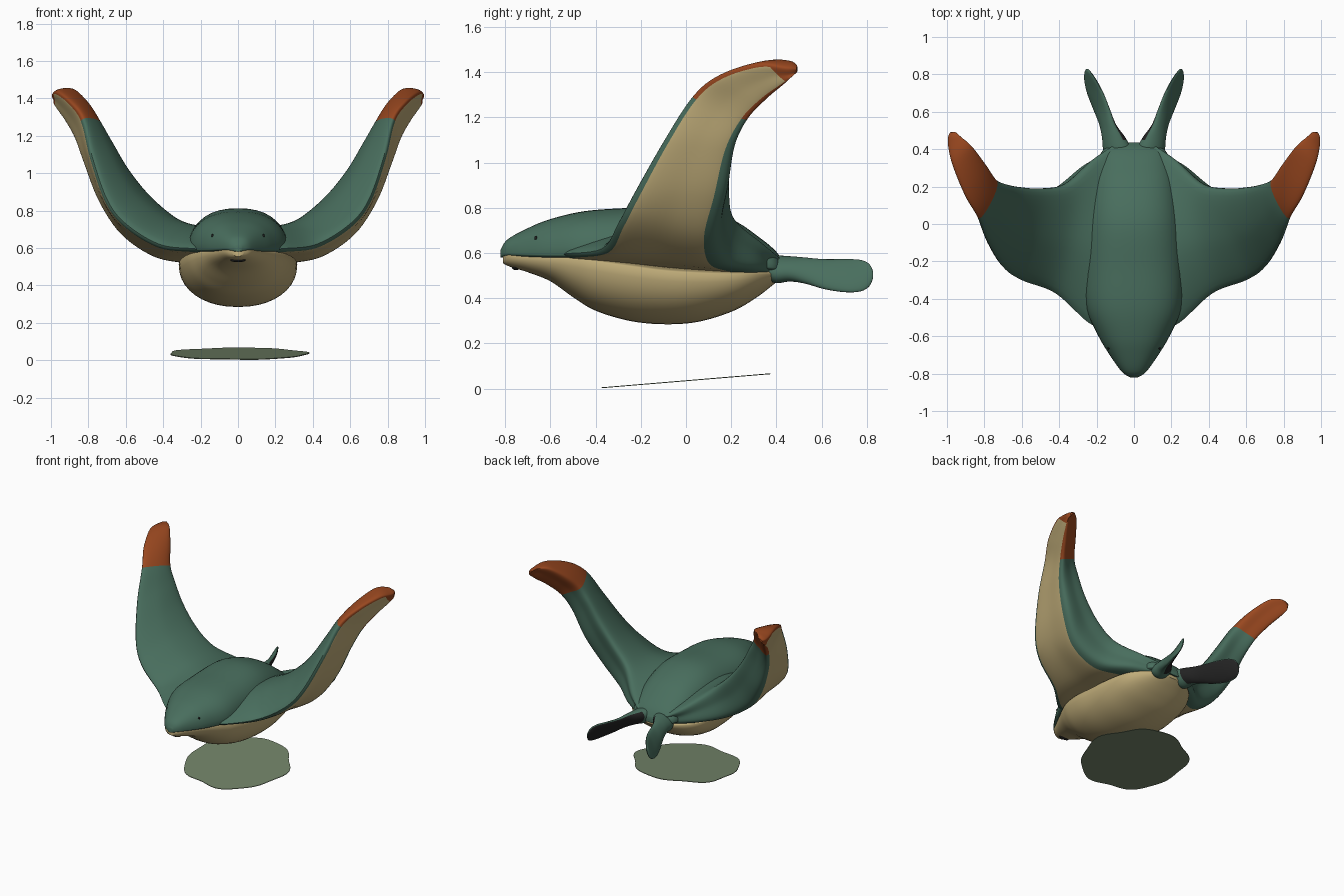
import bpy, bmesh
from math import sin, cos, pi, copysign
from mathutils import Vector

cube = bpy.data.objects.get("Cube")
if cube:
    bpy.data.objects.remove(cube, do_unlink=True)


def material(name, rgb):
    m = bpy.data.materials.new(name)
    m.use_nodes = True
    m.diffuse_color = (*rgb, 1)
    bsdf = next(n for n in m.node_tree.nodes if n.type == "BSDF_PRINCIPLED")
    bsdf.inputs["Base Color"].default_value = (*rgb, 1)
    return m


GREEN = material("sea_green", (0.066, 0.156, 0.111))
CREAM = material("cream", (0.52, 0.41, 0.19))
RUST = material("rust_orange", (0.32, 0.064, 0.014))
BLACK = material("near_black", (0.016, 0.016, 0.016))
MOSS = material("moss_green", (0.17, 0.23, 0.14))


def finish(name, bm, mats):
    bmesh.ops.recalc_face_normals(bm, faces=bm.faces)
    mesh = bpy.data.meshes.new(name)
    bm.to_mesh(mesh)
    bm.free()
    for m in mats:
        mesh.materials.append(m)
    obj = bpy.data.objects.new(name, mesh)
    bpy.context.collection.objects.link(obj)
    bpy.ops.object.select_all(action="DESELECT")
    obj.select_set(True)
    bpy.context.view_layer.objects.active = obj
    bpy.ops.object.shade_smooth_by_angle(angle=pi / 4)


def spline(p0, p1, p2, p3, t):
    return (p1 * 2 + (p2 - p0) * t + (p0 * 2 - p1 * 5 + p2 * 4 - p3) * t ** 2
            + (p1 * 3 - p0 - p2 * 3 + p3) * t ** 3) / 2


def loft(name, rings, mats, rule=None, steps=6):
    """Skin smoothly through rings; rule(station, ring fraction) picks the colour."""
    bm = bmesh.new()
    last, n = len(rings) - 1, len(rings[0])
    rows = []
    for k in range(last * steps + 1):
        i = min(k // steps, last - 1)
        t = k / steps - i
        four = [rings[max(0, min(last, i + d))] for d in (-1, 0, 1, 2)]
        rows.append([bm.verts.new(spline(*pts, t)) for pts in zip(*four)])
    for k in range(len(rows) - 1):
        for j in range(n):
            q = (j + 1) % n
            f = bm.faces.new((rows[k][j], rows[k][q], rows[k + 1][q], rows[k + 1][j]))
            if rule:
                f.material_index = rule((k + 0.5) / steps, (j + 0.5) / n)
    bm.faces.new(rows[0])
    tip = bm.faces.new(rows[-1])
    if rule:
        tip.material_index = rule(last, 0)
    finish(name, bm, mats)


def angles(n):
    return [2 * pi * j / n for j in range(n)]


def power(v, e):
    return copysign(abs(v) ** e, v)


def hull_ring(y, w, edge, top, bottom, e):
    """Body section with separate heights above and below its widest line."""
    return [Vector((w * power(cos(a), e), y,
                    edge + power(sin(a), e) * (top - edge if sin(a) > 0 else edge - bottom)))
            for a in angles(40)]


# Back shell: y, half width, edge height, top height
shell = [(-0.82, 0.02, 0.6, 0.615), (-0.79, 0.065, 0.6, 0.66), (-0.7, 0.13, 0.595, 0.71),
         (-0.6, 0.19, 0.592, 0.75), (-0.45, 0.255, 0.59, 0.785), (-0.25, 0.27, 0.58, 0.8),
         (0, 0.265, 0.56, 0.81), (0.2, 0.235, 0.55, 0.75), (0.33, 0.195, 0.54, 0.665),
         (0.4, 0.16, 0.535, 0.605), (0.435, 0.07, 0.53, 0.55)]
loft("back_shell", [hull_ring(y, w, e, t, e - 0.02, 0.85) for y, w, e, t in shell], [GREEN])

# Belly: y, half width, edge height, bottom height
belly = [(-0.81, 0.03, 0.58, 0.555), (-0.78, 0.07, 0.585, 0.54), (-0.7, 0.115, 0.58, 0.515),
         (-0.6, 0.17, 0.575, 0.475), (-0.5, 0.225, 0.57, 0.405), (-0.4, 0.27, 0.56, 0.345),
         (-0.25, 0.305, 0.54, 0.3), (-0.1, 0.315, 0.52, 0.285), (0.05, 0.315, 0.51, 0.295),
         (0.2, 0.295, 0.505, 0.34), (0.3, 0.245, 0.505, 0.395), (0.38, 0.15, 0.505, 0.455),
         (0.42, 0.06, 0.505, 0.49)]
loft("belly", [hull_ring(y, w, e, e + 0.025, b, 0.92) for y, w, e, b in belly], [CREAM])

# Wings are wedges: leading edge, upper rear edge, lower rear edge
wing = [((0.13, -0.56, 0.59), (0.1, 0.38, 0.59), (0.12, 0.32, 0.5)),
        ((0.24, -0.53, 0.597), (0.21, 0.3, 0.66), (0.28, 0.26, 0.52)),
        ((0.42, -0.37, 0.62), (0.35, 0.19, 0.765), (0.45, 0.15, 0.56)),
        ((0.6, -0.3, 0.73), (0.48, 0.17, 0.885), (0.62, 0.12, 0.68)),
        ((0.7, -0.23, 0.86), (0.59, 0.175, 1.025), (0.74, 0.16, 0.86)),
        ((0.78, -0.1, 1.09), (0.67, 0.195, 1.16), (0.82, 0.2, 1.06)),
        ((0.83, 0.03, 1.29), (0.73, 0.225, 1.26), (0.87, 0.265, 1.19)),
        ((0.9, 0.15, 1.385), (0.79, 0.31, 1.36), (0.92, 0.35, 1.28)),
        ((0.97, 0.32, 1.435), (0.865, 0.41, 1.44), (0.965, 0.43, 1.345)),
        ((0.995, 0.44, 1.42), (0.925, 0.465, 1.448), (0.985, 0.468, 1.38)),
        ((0.985, 0.488, 1.415), (0.955, 0.492, 1.43), (0.98, 0.492, 1.402))]
ORANGE_FROM, CREAM_TO = 6, 8.3


def wing_rings(side):
    corners = [[Vector(p) for p in row] for row in wing]
    mids = [(lead + rear) / 2 for lead, rear, _ in corners]
    rings = []
    for i, (lead, rear, low) in enumerate(corners):
        chord = lead - rear
        up = chord.cross(mids[min(i + 1, len(mids) - 1)] - mids[max(i - 1, 0)]).normalized()
        knots = [lead, mids[i] + up * 0.11 * chord.length, rear,
                 (rear + low) / 2 - chord * 0.05, low, (lead + low) / 2 - up * 0.012]
        ring = []
        for k in range(len(knots)):
            four = [knots[(k + d) % len(knots)] for d in (-1, 0, 1, 2)]
            ring += [spline(*four, s / 8) for s in range(8)]
        rings.append([Vector((p.x * side, p.y, p.z)) for p in ring])
    return rings


def wing_colour(station, part):
    rim = 0.3 if station > ORANGE_FROM else 0.24
    if 4 + rim < part * 6 < 6 - rim and station < CREAM_TO:
        return 1
    return 2 if station > ORANGE_FROM else 0


# Tail flukes: y, centre x, centre z, half height, half thickness, inward lean
fluke = [(0.32, 0.085, 0.54, 0.03, 0.04, 0.01), (0.39, 0.088, 0.528, 0.06, 0.072, 0.02),
         (0.46, 0.108, 0.53, 0.056, 0.06, 0.02), (0.53, 0.14, 0.522, 0.058, 0.038, 0.025),
         (0.61, 0.172, 0.507, 0.066, 0.028, 0.035), (0.7, 0.207, 0.5, 0.073, 0.023, 0.038),
         (0.77, 0.233, 0.5, 0.07, 0.018, 0.028), (0.81, 0.246, 0.502, 0.05, 0.012, 0.014),
         (0.828, 0.25, 0.504, 0.015, 0.005, 0.004)]


def fluke_rings(side):
    return [[Vector((side * (x + thin * cos(a) - lean * sin(a)), y, z + h * sin(a)))
             for a in angles(28)] for y, x, z, h, thin, lean in fluke]


def fluke_colour(station, part):
    a = 2 * pi * part
    return 1 if station > 1.8 and cos(a) < -0.2 and sin(a) < 0.9 else 0


def ellipsoid(name, centre, radii, mat):
    bm = bmesh.new()
    bmesh.ops.create_uvsphere(bm, u_segments=16, v_segments=10, radius=1)
    for v in bm.verts:
        v.co = Vector(c + r * q for c, r, q in zip(centre, radii, v.co))
    finish(name, bm, [mat])


for side, label in ((1, "left"), (-1, "right")):
    loft(label + "_wing", wing_rings(side), [GREEN, CREAM, RUST], wing_colour)
    loft(label + "_tail_fluke", fluke_rings(side), [GREEN, BLACK], fluke_colour)
    ellipsoid(label + "_eye", (0.137 * side, -0.665, 0.667), (0.006, 0.006, 0.009), BLACK)

ellipsoid("mouth", (0, -0.752, 0.537), (0.042, 0.018, 0.013), BLACK)

# Thin tilted ground patch with a wavy outline
bm = bmesh.new()
outline = []
for a in angles(72):
    r = 0.368 + 0.011 * sin(5 * a + 1) + 0.008 * sin(8 * a)
    outline.append(bm.verts.new((r * cos(a), r * sin(a), 0.033 + 0.083 * r * sin(a))))
base = bm.faces.new(outline)
solid = bmesh.ops.extrude_face_region(bm, geom=[base])
for v in solid["geom"]:
    if isinstance(v, bmesh.types.BMVert):
        v.co.z += 0.004
finish("ground_patch", bm, [MOSS])
